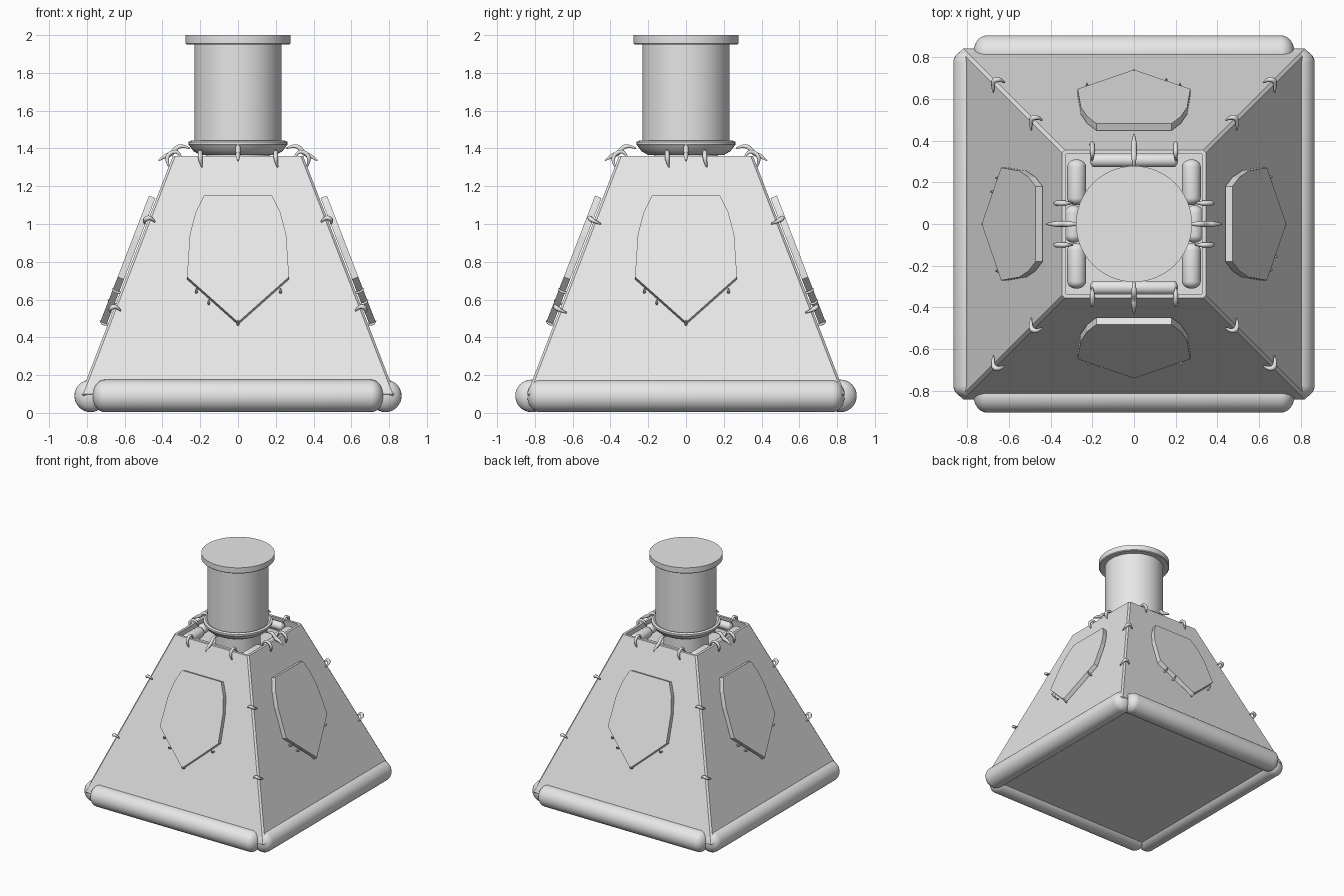
import bpy, bmesh, math
from mathutils import Matrix, Vector

cube = bpy.data.objects.get("Cube")
if cube:
    bpy.data.objects.remove(cube, do_unlink=True)

grey = bpy.data.materials.new("plain grey")
grey.use_nodes = True
grey.diffuse_color = (0.8, 0.8, 0.8, 1)
grey.node_tree.nodes["Principled BSDF"].inputs["Base Color"].default_value = (0.8, 0.8, 0.8, 1)

SLOPE = 0.386            # outward run of the walls per unit of height
TOP_Z = 1.36
NAMES = ["front", "left", "back", "right"]


def half(k, z):
    """Distance of the sloping wall k from the centre at height z."""
    return (0.355 if k % 2 == 0 else 0.345) + SLOPE * (TOP_Z - z)


def turn(k):
    return Matrix.Rotation(k * math.pi / 2, 4, 'Z')


def finish(name, bm, smooth=False):
    bmesh.ops.recalc_face_normals(bm, faces=bm.faces)
    me = bpy.data.meshes.new(name)
    bm.to_mesh(me)
    bm.free()
    me.materials.append(grey)
    ob = bpy.data.objects.new(name, me)
    bpy.context.collection.objects.link(ob)
    if smooth:
        bpy.ops.object.select_all(action='DESELECT')
        ob.select_set(True)
        bpy.context.view_layer.objects.active = ob
        bpy.ops.object.shade_smooth_by_angle(angle=math.radians(35))
    return ob


def lathe(name, profile, matrix=Matrix(), seg=48):
    """Revolve (radius, height) points about the local z axis."""
    bm = bmesh.new()
    vs = [bm.verts.new((r, 0, z)) for r, z in profile]
    es = [bm.edges.new(p) for p in zip(vs, vs[1:])]
    bmesh.ops.spin(bm, geom=vs + es, cent=(0, 0, 0), axis=(0, 0, 1),
                   angle=2 * math.pi, steps=seg, use_duplicate=False)
    bmesh.ops.remove_doubles(bm, verts=bm.verts, dist=1e-5)
    bm.transform(matrix)
    return finish(name, bm, True)


def roll(name, k, x, dist, z, length, r, cap, seg=24):
    """Round-ended bolster lying along side k."""
    arc = [(r * math.cos(a), length / 2 - cap + cap * math.sin(a))
           for a in [i * math.pi / 12 for i in range(7)]]
    arc[-1] = (0, length / 2)
    prof = [(p, -h) for p, h in reversed(arc)] + arc
    m = turn(k) @ Matrix.Translation((x, -dist, z)) @ Matrix.Rotation(math.pi / 2, 4, 'Y')
    return lathe(name, prof, m, seg)


def hook(name, pts, r, matrix=Matrix()):
    """Thin tapering thorn swept through a few points."""
    cu = bpy.data.curves.new(name, 'CURVE')
    cu.dimensions = '3D'
    cu.bevel_depth = r
    cu.bevel_resolution = 1
    cu.use_fill_caps = True
    cu.resolution_u = 4
    sp = cu.splines.new('NURBS')
    sp.points.add(len(pts) - 1)
    for i, p in enumerate(pts):
        sp.points[i].co = (*(matrix @ Vector(p)), 1)
        sp.points[i].radius = 0.3 if i in (0, len(pts) - 1) else 1
    sp.use_endpoint_u = True
    sp.order_u = 3
    cu.materials.append(grey)
    ob = bpy.data.objects.new(name, cu)
    bpy.context.collection.objects.link(ob)
    bpy.ops.object.select_all(action='DESELECT')
    ob.select_set(True)
    bpy.context.view_layer.objects.active = ob
    bpy.ops.object.convert(target='MESH')
    return ob


# Hollow tapered body: stacked rectangular loops, down the outside and into the top
loops = [(0.76, 0.79, 0.04), (half(1, 0.1), half(0, 0.1), 0.1),
         (0.345, 0.355, TOP_Z), (0.325, 0.335, TOP_Z), (0.345, 0.355, 1.24)]
bm = bmesh.new()
rings = [[bm.verts.new((sx * x, sy * y, z)) for sx, sy in ((1, 1), (-1, 1), (-1, -1), (1, -1))]
         for x, y, z in loops]
for a, b in zip(rings, rings[1:]):
    for i in range(4):
        j = (i + 1) % 4
        bm.faces.new((a[i], a[j], b[j], b[i]))
bm.faces.new(rings[0])
bm.faces.new(rings[-1])
ridges = [bm.edges.get((rings[1][i], rings[2][i])) for i in range(4)]
bmesh.ops.bevel(bm, geom=ridges, offset=0.012, segments=1, affect='EDGES')
finish("tapered_body", bm)

# Base bolsters, the front and back pair set slightly wider apart
for k in range(4):
    dist, length = (0.818, 1.54) if k % 2 == 0 else (0.78, 1.68)
    roll(f"{NAMES[k]}_base_roll", k, 0, dist, 0.09, length, 0.086, 0.065, 32)

# Shield plates standing just off each wall
right = [(0.18, 1.15), (0.225, 1.06), (0.255, 0.945), (0.27, 0.72)]
outline = right + [(0, 0.48)] + [(-x, z) for x, z in reversed(right)]
normal = Vector((0, -1, SLOPE)).normalized()
for k in range(4):
    bm = bmesh.new()
    outer = [Vector((x, -half(k, z) - 0.045, z)) for x, z in outline]
    fo = [bm.verts.new(p) for p in outer]
    fi = [bm.verts.new(p - normal * 0.036) for p in outer]
    bm.faces.new(fo)
    bm.faces.new(fi[::-1])
    n = len(fo)
    for i in range(n):
        bm.faces.new((fo[i], fi[i], fi[(i + 1) % n], fo[(i + 1) % n]))
    bm.transform(turn(k))
    finish(f"{NAMES[k]}_shield", bm)
    # Small pegs tying the lower shield edges to the wall
    for i, (x, z) in enumerate([(-0.22, 0.65), (-0.155, 0.59), (0, 0.48), (0.225, 0.65)]):
        y = -half(k, z)
        hook(f"{NAMES[k]}_shield_peg_{i}",
             [(x, y - 0.045, z + 0.01), (x, y - 0.035, z - 0.02), (x, y + 0.01, z - 0.01)],
             0.011, turn(k))

# Thorn stitches straddling the four ridges
for sx in (1, -1):
    for sy in (1, -1):
        for i, z in enumerate((1.01, 0.54)):
            x, y = half(1, z), half(0, z)
            pts = [(x - 0.04, y + 0.008, z), (x - 0.015, y + 0.025, z + 0.03),
                   (x + 0.02, y + 0.012, z + 0.01), (x + 0.012, y - 0.04, z - 0.01)]
            hook(f"ridge_stitch_{'left' if sx > 0 else 'right'}_{'back' if sy > 0 else 'front'}_{i}",
                 [(sx * a, sy * b, c) for a, b, c in pts], 0.013)

# Padding rolls packed inside the open top
for k in (0, 2):
    roll(f"{NAMES[k]}_padding", k, 0, 0.305, 1.315, 0.42, 0.033, 0.02)
for k in (1, 3):
    for x, dist, length, r in ((0, 0.29, 0.18, 0.04), (0.2, 0.275, 0.22, 0.045), (-0.2, 0.275, 0.22, 0.045)):
        roll(f"{NAMES[k]}_padding", k, x, dist, 1.305, length, r, 0.035)

# Thorn stitches over the rim: a long one in the middle, shorter ones beside it
for k in range(4):
    d = half(k, TOP_Z)
    side = 0.2 if k % 2 == 0 else 0.1
    hook(f"{NAMES[k]}_rim_thorn",
         [(0, -d + 0.09, 1.40), (0, -d + 0.035, 1.425), (0, -d - 0.005, 1.37),
          (0, -d - 0.035, 1.365), (0, -d - 0.075, 1.335)], 0.014, turn(k))
    for s in (-side, side):
        hook(f"{NAMES[k]}_rim_stitch",
             [(s, -d + 0.05, 1.34), (s, -d + 0.03, 1.39), (s, -d - 0.02, 1.375),
              (s, -d - 0.035, 1.34), (s + 0.01, -d - 0.02, 1.30)], 0.012, turn(k))

# Chimney: neck, collar, pipe and flat cap
lathe("neck", [(0, 1.24), (0.17, 1.24), (0.17, 1.38), (0, 1.38)])
lathe("collar", [(0, 1.365), (0.20, 1.365), (0.235, 1.385), (0.25, 1.405), (0.262, 1.42),
                 (0.262, 1.435), (0.245, 1.442), (0.225, 1.43), (0, 1.43)])
lathe("pipe", [(0, 1.39), (0.23, 1.39), (0.23, 1.96), (0, 1.96)], seg=64)
lathe("cap", [(0, 1.95), (0.272, 1.95), (0.278, 1.956), (0.278, 2.0), (0, 2.0)], seg=64)
